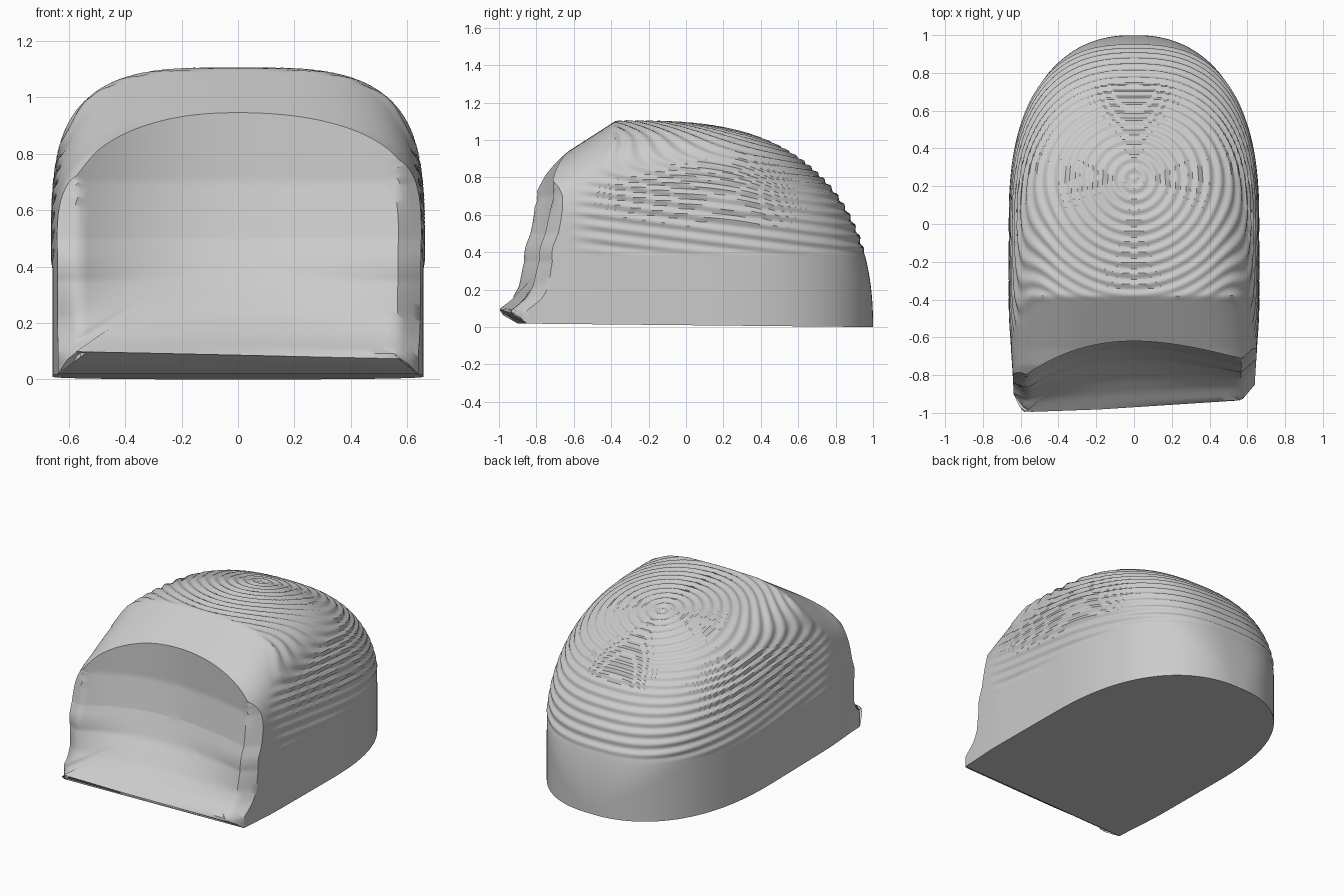
import bpy, bmesh, math

cube = bpy.data.objects.get("Cube")
if cube:
    bpy.data.objects.remove(cube, do_unlink=True)

ARCH, ROWS, LIP, RINGS = 240, 200, 40, 24
RIM = -0.62       # front rim at the top centre
PITCH = 0.056     # ripple spacing


def ramp(a, b, t):
    t = min(1, max(0, (t - a) / (b - a)))
    return t * t * (3 - 2 * t)


def lerp_table(table, t):
    if t <= table[0][0]:
        return table[0][1]
    for (a, p), (b, q) in zip(table, table[1:]):
        if t <= b:
            return p + (q - p) * (t - a) / (b - a)
    return table[-1][1]


# Side profile of the roof: sloped brow at the front, round dome behind
def roof(y):
    if y < -0.38:
        return lerp_table([(-0.86, 0.76), (-0.75, 0.87), (-0.66, 0.92), (-0.38, 1.1)], y)
    return 1.1 * (1 - ((y + 0.38) / 1.38) ** 3) ** 0.44


# Plan outline of the walls
def half_width(y):
    if y < 0:
        return 0.657 - 0.02 * ramp(-0.5, -0.95, y)
    return 0.657 * (1 - y ** 2.5) ** 0.44


# Point on the cross-section arch, u running 0..1 from +x base to -x base
def section(u, y):
    w, h, base = half_width(y), roof(y), 0.01 - 0.01 * y
    side = 0.16
    mid = max(0.41 * h, base) if y > -0.38 else 0.45
    if u < side:
        return w, base + (mid - base) * u / side
    if u > 1 - side:
        return -w, base + (mid - base) * (1 - u) / side
    a = math.pi * (u - side) / (1 - 2 * side)
    c, s = math.cos(a), max(0, math.sin(a))
    n = 3.5 - 1.1 * ramp(-0.2, 1, y)
    r = (abs(c) ** n + s ** n) ** (-1 / n)
    return w * r * c, mid + (h - mid) * r * s


# Hollow front face, deeper in the middle, with a lip at the foot
def front(x, z):
    depth = lerp_table([(0.09, -0.97), (0.15, -0.89), (0.22, -0.82), (0.35, -0.72),
                        (0.5, -0.66), (0.7, -0.62), (0.92, -0.62)], z)
    k = x / 0.62
    wings = ramp(0.1, 0.45, z)
    y = depth - wings * (0.16 - 0.055 * k) * k * k
    y += (1 - wings) * 0.04 * k
    return y + 0.09 * min(1, max(0, abs(x) - 0.57) / 0.08)


# Stations along the roof, evenly spaced by arc length
fine = [RIM + (0.9985 - RIM) * (1 - (1 - i / 4000) ** 2) for i in range(4001)]
run = [0]
for a, b in zip(fine, fine[1:]):
    run.append(run[-1] + math.hypot(b - a, roof(b) - roof(a)))
stations, k = [], 0
for j in range(ROWS + 1):
    while k < 4000 and run[k] < run[-1] * j / ROWS - 1e-9:
        k += 1
    stations.append(fine[k])

# Front rim position for each line of the shell
rim_y = []
for i in range(ARCH + 1):
    y = -0.7
    for _ in range(30):
        y += 0.4 * (front(*section(i / ARCH, y)) - y)
    rim_y.append(max(-0.9, y))

bm = bmesh.new()
shell = []
for s in stations:
    pull = max(0, (-0.2 - s) / (-0.2 - RIM))
    row = []
    for i in range(ARCH + 1):
        y = s + (rim_y[i] - RIM) * pull
        x, z = section(i / ARCH, y)
        row.append(bm.verts.new((x, y, z)))
    shell.append(row)
for a, b in zip(shell, shell[1:]):
    for i in range(ARCH):
        bm.faces.new((a[i], b[i], b[i + 1], a[i + 1]))
bm.normal_update()

# Concentric ripples pressed into the dome
moves = []
for row in shell:
    for v in row:
        x, y, z = v.co
        flat = math.hypot(x, y - 0.24)
        drop = 1.35 * math.sqrt(max(0, 1.1 - z - 0.13 * y))
        t = ramp(1.06, 0.75, z) if z < 1.06 else 0
        d = flat + (drop - flat) * (1 - ramp(0.75, 1.06, z))
        edge = -0.4 - 0.25 * ramp(1.1, 0.6, z) if z < 1.1 else -0.4
        amp = 0.0065 * ramp(0.38, 0.43, z) * ramp(edge, edge + 0.06 + 0.25 * ramp(0, 1, 1.1 - z), y)
        moves.append((v, v.normal * amp * math.cos(math.tau * d / PITCH)))
for v, m in moves:
    v.co += m

# Underside and the closed tail
for a, b in zip(shell, shell[1:]):
    bm.faces.new((a[0], a[ARCH], b[ARCH], b[0]))
bm.faces.new(shell[-1])

# Lip along the foot of the front
lip = []
right, left = shell[0][0].co, shell[0][ARCH].co
for i in range(1, LIP):
    x = left.x + (right.x - left.x) * i / LIP
    z = 0.02 + (0.066 - 0.022 * x) * min(1, (0.65 - abs(x)) / 0.07)
    lip.append(bm.verts.new((x, front(x, z), z)))
bm.faces.new([shell[0][ARCH]] + [shell[0][0]] + lip[::-1])

# Front face as shrinking rings
loop = shell[0] + lip
inner = loop
for r in range(1, RINGS):
    s = 1 - r / RINGS
    ring = []
    for v in loop:
        x, z = v.co.x * s, 0.5 + (v.co.z - 0.5) * s
        fix = v.co.y - front(v.co.x, v.co.z)
        ring.append(bm.verts.new((x, front(x, z) + fix * s ** 6, z)))
    for i in range(len(loop)):
        n = (i + 1) % len(loop)
        bm.faces.new((inner[i], inner[n], ring[n], ring[i]))
    inner = ring
bm.faces.new(inner)
bmesh.ops.recalc_face_normals(bm, faces=bm.faces[:])

mesh = bpy.data.meshes.new("rippled_shell")
bm.to_mesh(mesh)
bm.free()
body = bpy.data.objects.new("rippled_shell", mesh)
bpy.context.collection.objects.link(body)

grey = bpy.data.materials.new("plain_grey")
grey.use_nodes = True
grey.diffuse_color = (0.6, 0.6, 0.6, 1)
grey.node_tree.nodes["Principled BSDF"].inputs["Base Color"].default_value = (0.6, 0.6, 0.6, 1)
mesh.materials.append(grey)

bpy.ops.object.select_all(action='DESELECT')
body.select_set(True)
bpy.context.view_layer.objects.active = body
bpy.ops.object.shade_smooth_by_angle(angle=math.radians(40))
